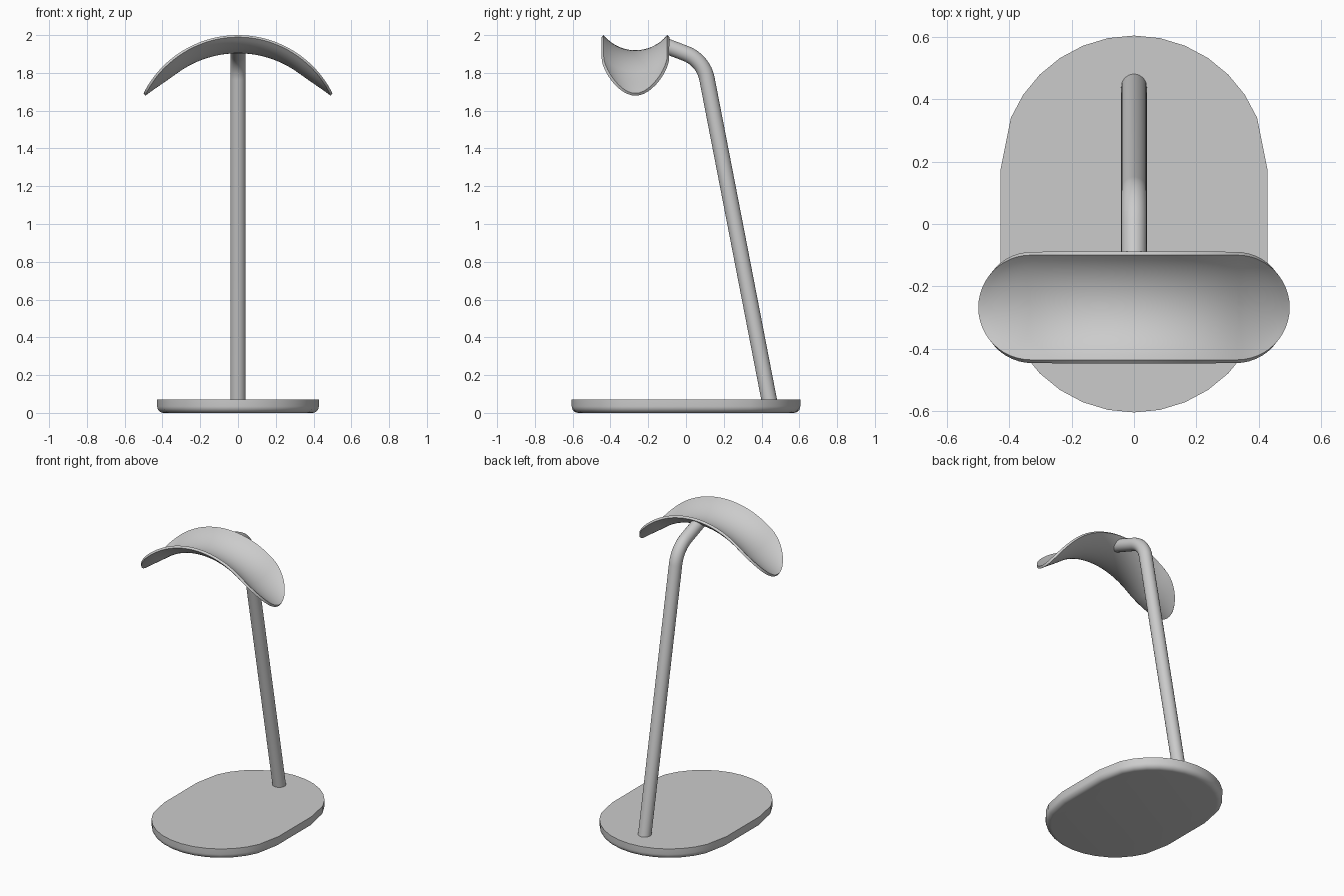
import bpy, bmesh, math
from mathutils import Vector

if "Cube" in bpy.data.objects:
    bpy.data.objects.remove(bpy.data.objects["Cube"])


def finish(bm, name, angle=40):
    bmesh.ops.remove_doubles(bm, verts=bm.verts, dist=1e-5)
    bmesh.ops.recalc_face_normals(bm, faces=bm.faces)
    me = bpy.data.meshes.new(name)
    bm.to_mesh(me)
    bm.free()
    ob = bpy.data.objects.new(name, me)
    bpy.context.collection.objects.link(ob)
    bpy.ops.object.select_all(action='DESELECT')
    ob.select_set(True)
    bpy.context.view_layer.objects.active = ob
    bpy.ops.object.shade_smooth_by_angle(angle=math.radians(angle))
    return ob


def loft(rings, cap_start=False, cap_end=False):
    bm = bmesh.new()
    vs = [[bm.verts.new(p) for p in ring] for ring in rings]
    n = len(vs[0])
    for a, b in zip(vs, vs[1:]):
        for i in range(n):
            j = (i + 1) % n
            bm.faces.new((a[i], a[j], b[j], b[i]))
    if cap_start:
        bm.faces.new(vs[0])
    if cap_end:
        bm.faces.new(vs[-1])
    return bm


# Base: stadium slab with rounded bottom edge
R_BASE, CORE_BASE, H, BEV = 0.428, 0.177, 0.072, 0.035
half = [0] + [22.5 + 11.25 * i for i in range(13)] + [180]
angles = [(math.radians(a), CORE_BASE) for a in half]
angles += [(math.radians(a + 180), -CORE_BASE) for a in half]


def base_ring(inset, z):
    r = R_BASE - inset
    return [(r * math.cos(a), c + r * math.sin(a), z) for a, c in angles]


rings = []
for i in range(7):
    t = math.pi / 2 * i / 6
    rings.append(base_ring(BEV * (1 - math.sin(t)), BEV * (1 - math.cos(t))))
rings.append(base_ring(0, H))
finish(loft(rings, True, True), "base")

# Stem: leaning rod with a filleted bend, trimmed under the headrest
ROD = 0.041
foot, corner, tip = Vector((0, 0.445, 0.045)), Vector((0, 0.092, 1.867)), Vector((0, -0.22, 1.986))
d1, d2 = (foot - corner).normalized(), (tip - corner).normalized()
T = 0.10
p, q = corner + d1 * T, corner + d2 * T
turn = math.pi - d1.angle(d2)
rad = T / math.tan(turn / 2)
centre = corner + (d1 + d2).normalized() * math.hypot(T, rad)
a, b = p - centre, q - centre
path = [(foot, -d1)]
for i in range(13):
    t = i / 12
    s = math.sin(turn)
    v = a * (math.sin((1 - t) * turn) / s) + b * (math.sin(t * turn) / s)
    path.append((centre + v, (-d1 * math.cos(t * turn) + a.normalized() * -math.sin(t * turn))))
path.append((tip, d2))
X = Vector((1, 0, 0))
rings = []
for pos, tan in path:
    side = X.cross(tan).normalized()
    rings.append([pos + ROD * (X * math.cos(k * math.tau / 32) + side * math.sin(k * math.tau / 32))
                  for k in range(32)])
bm = loft(rings, True, True)
cut_a, cut_b = Vector((0, -0.10, 1.983)), Vector((0, -0.17, 1.928))
normal = X.cross(cut_b - cut_a).normalized()
if normal.y > 0:
    normal = -normal
res = bmesh.ops.bisect_plane(bm, geom=bm.verts[:] + bm.edges[:] + bm.faces[:],
                             plane_co=cut_a, plane_no=normal, clear_outer=True)
edges = [e for e in res["geom_cut"] if isinstance(e, bmesh.types.BMEdge)]
bmesh.ops.contextual_create(bm, geom=edges)
finish(bm, "stem")

# Headrest: stadium sheet bent over a cylinder and dished in the middle
RS, CORE, YC, ARCH, DISH = 0.168, 0.332, -0.268, 0.56, 0.08
dish_r = (RS ** 2 + DISH ** 2) / (2 * DISH)
outline = []
for sgn in (1, -1):
    for i in range(20):
        outline.append((sgn * CORE * (-1 + 2 * i / 20), 0, -sgn))
    for i in range(24):
        t = math.pi * i / 24
        outline.append((sgn * CORE, sgn * math.sin(t), -sgn * math.cos(t)))


def rest_ring(f):
    ring = []
    for cx, nx, ny in outline:
        x = cx + nx * RS * f
        dip = math.sqrt(dish_r ** 2 - (RS * f) ** 2) - (dish_r - DISH)
        ring.append((x, YC + ny * RS * f, 2 - ARCH + math.sqrt(ARCH ** 2 - x * x) - dip))
    return ring


bm = loft([rest_ring(i / 10) for i in range(11)])
bmesh.ops.remove_doubles(bm, verts=bm.verts, dist=1e-5)
# merge the mirrored centre line and make the upper side face up
bmesh.ops.recalc_face_normals(bm, faces=bm.faces)
if sum(f.normal.z for f in bm.faces) < 0:
    bmesh.ops.reverse_faces(bm, faces=bm.faces)
# thicken downwards along the normals
bm.normal_update()
top = bm.faces[:]
offset = {v: v.co - v.normal * 0.016 for v in bm.verts}
low = {v: bm.verts.new(c) for v, c in offset.items()}
rim = [e for e in bm.edges if e.is_boundary]
for f in top:
    bm.faces.new([low[v] for v in reversed(f.verts)])
for e in rim:
    u, w = e.verts
    bm.faces.new((u, w, low[w], low[u]))
finish(bm, "headrest")
